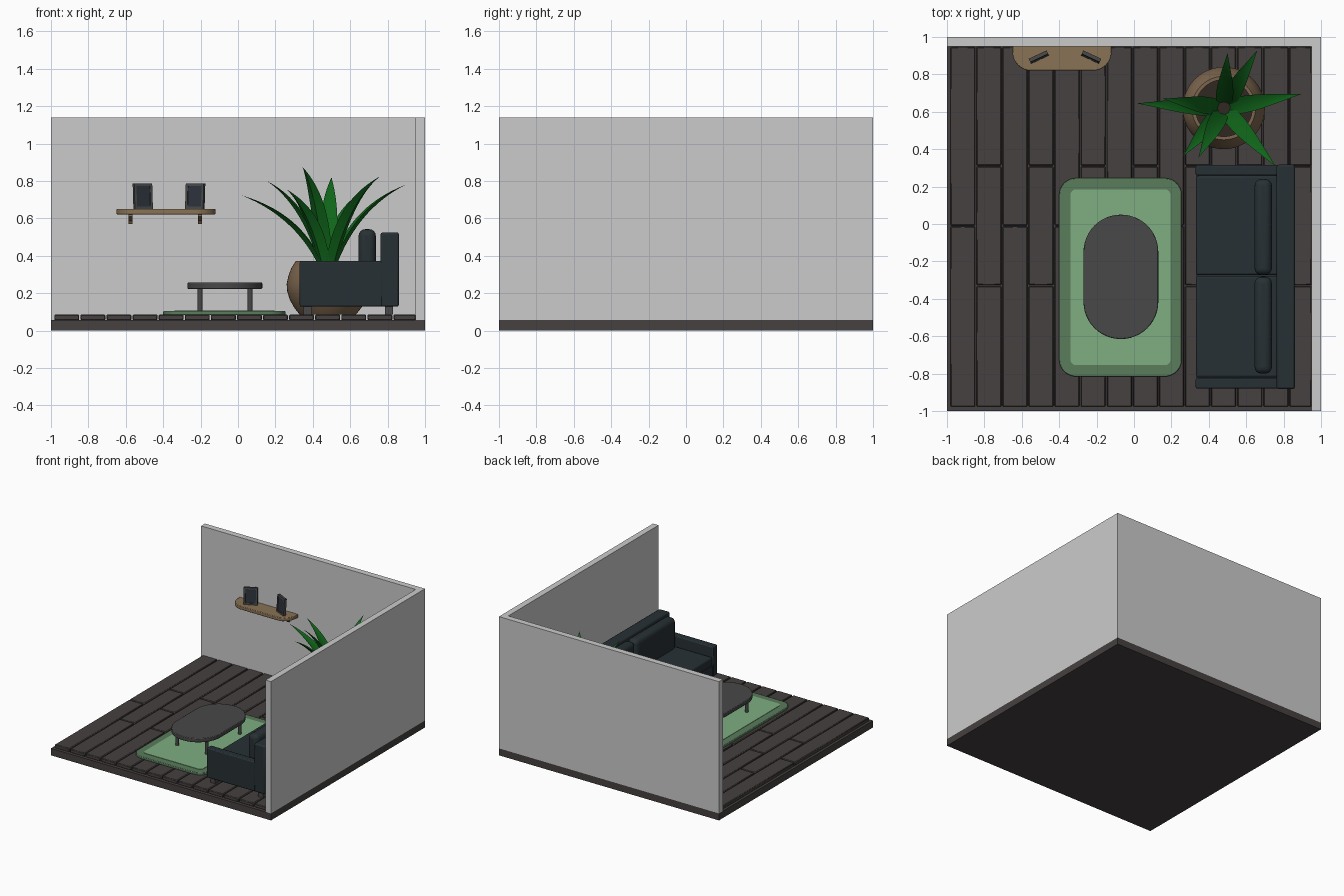
import bpy, bmesh
from math import radians, sin, cos, pi
from mathutils import Vector, Matrix

if "Cube" in bpy.data.objects:
    bpy.data.objects.remove(bpy.data.objects["Cube"])


def mat(name, r, g, b):
    m = bpy.data.materials.new(name)
    m.diffuse_color = (r, g, b, 1)
    m.use_nodes = True
    m.node_tree.nodes["Principled BSDF"].inputs["Base Color"].default_value = m.diffuse_color
    return m


WOOD_DARK = mat("dark_wood", 0.060, 0.052, 0.050)
FABRIC = mat("dark_fabric", 0.020, 0.030, 0.034)
CHARCOAL = mat("charcoal", 0.065, 0.065, 0.065)
RUG = mat("rug_green", 0.21, 0.42, 0.22)
RUG_EDGE = mat("rug_edge_green", 0.10, 0.20, 0.105)
WOOD = mat("light_wood", 0.25, 0.17, 0.09)
CLAY = mat("clay", 0.20, 0.13, 0.075)
SOIL = mat("soil", 0.03, 0.02, 0.015)
LEAF = mat("leaf_green", 0.005, 0.13, 0.01)
GLASS = mat("picture_dark", 0.025, 0.032, 0.045)


def finish(name, bm, material=None, bevel=0, segments=2, smooth=True):
    bmesh.ops.recalc_face_normals(bm, faces=bm.faces)
    me = bpy.data.meshes.new(name)
    bm.to_mesh(me)
    bm.free()
    if smooth:
        me.shade_smooth()
        me.set_sharp_from_angle(angle=radians(35))
    ob = bpy.data.objects.new(name, me)
    bpy.context.collection.objects.link(ob)
    if material:
        me.materials.append(material)
    if bevel:
        mod = ob.modifiers.new("bevel", "BEVEL")
        mod.width, mod.segments = bevel, segments
    return ob


def boxes(name, spans, material=None, bevel=0, segments=2):
    """One object from boxes given as (x0, x1, y0, y1, z0, z1)."""
    bm = bmesh.new()
    for x0, x1, y0, y1, z0, z1 in spans:
        m = Matrix.Translation(((x0 + x1) / 2, (y0 + y1) / 2, (z0 + z1) / 2))
        m = m @ Matrix.Diagonal((x1 - x0, y1 - y0, z1 - z0, 1))
        bmesh.ops.create_cube(bm, size=1, matrix=m)
    return finish(name, bm, material, bevel, segments, smooth=bevel > 0)


def slab(name, x0, x1, y0, y1, z0, z1, r, material, bevel=0, square_back=False):
    """Rounded rectangle extruded upwards."""
    pts = []
    corners = [(x1 - r, y1 - r, 0), (x0 + r, y1 - r, 90), (x0 + r, y0 + r, 180), (x1 - r, y0 + r, 270)]
    for i, (cx, cy, a0) in enumerate(corners):
        if square_back and i < 2:
            pts.append((x1 if i == 0 else x0, y1))
            continue
        for k in range(13):
            a = radians(a0 + 90 * k / 12)
            pts.append((cx + r * cos(a), cy + r * sin(a)))
    bm = bmesh.new()
    face = bm.faces.new([bm.verts.new((x, y, z0)) for x, y in pts])
    top = bmesh.ops.extrude_face_region(bm, geom=[face])["geom"]
    for v in top:
        if isinstance(v, bmesh.types.BMVert):
            v.co.z = z1
    bmesh.ops.remove_doubles(bm, verts=bm.verts, dist=1e-5)
    return finish(name, bm, material, bevel)


def lathe(name, profile, x, y, material, steps=48):
    bm = bmesh.new()
    vs = [bm.verts.new((x + r, y, z)) for r, z in profile]
    es = [bm.edges.new(p) for p in zip(vs, vs[1:])]
    bmesh.ops.spin(bm, geom=vs + es, cent=(x, y, 0), axis=(0, 0, 1), angle=2 * pi, steps=steps)
    bmesh.ops.remove_doubles(bm, verts=bm.verts, dist=1e-5)
    return finish(name, bm, material)


# Room shell
boxes("floor_slab", [(-1, 1, -1, 1, 0, 0.057)], WOOD_DARK)
boxes("back_wall", [(-1, 1, 0.95, 1, 0.057, 1.14)])
boxes("right_wall", [(0.95, 1, -1, 0.95, 0.057, 1.14)])

# Floorboards, with staggered joints
planks = []
for i in range(14):
    x0 = -0.982 + 0.1395 * i
    cuts = [-0.98, -0.01, 0.95] if i % 2 == 0 else [-0.98, -0.33, 0.31, 0.95]
    for a, b in zip(cuts, cuts[1:]):
        planks.append((x0, min(x0 + 0.133, 0.95), a + 0.003, b - 0.003, 0.055, 0.086))
boxes("floorboards", planks, WOOD_DARK, 0.005, 1)

# Rug
slab("rug_border", -0.40, 0.255, -0.815, 0.245, 0.084, 0.104, 0.09, RUG_EDGE, 0.004)
slab("rug_centre", -0.34, 0.195, -0.755, 0.185, 0.09, 0.107, 0.03, RUG)

# Coffee table
slab("table_top", -0.27, 0.13, -0.615, 0.05, 0.223, 0.257, 0.199, CHARCOAL, 0.005)
for n, (x, y) in enumerate([(-0.203, -0.5), (0.065, -0.5), (-0.203, -0.07), (0.065, -0.07)]):
    lathe(f"table_leg_{n + 1}", [(0, 0.1), (0.013, 0.1), (0.013, 0.23), (0, 0.23)], x, y, CHARCOAL, 16)

# Sofa
boxes("sofa_base", [(0.335, 0.80, -0.83, 0.27, 0.13, 0.22)], FABRIC, 0.006)
boxes("sofa_arms", [(0.33, 0.775, -0.88, -0.823, 0.128, 0.372),
                    (0.33, 0.775, 0.26, 0.315, 0.128, 0.372)], FABRIC, 0.008)
boxes("sofa_back", [(0.763, 0.86, -0.882, 0.317, 0.128, 0.525)], FABRIC, 0.01)
boxes("seat_cushions", [(0.332, 0.77, -0.82, -0.277, 0.215, 0.29),
                        (0.332, 0.77, -0.273, 0.258, 0.215, 0.29)], FABRIC, 0.012, 3)
boxes("back_cushions", [(0.645, 0.737, -0.80, -0.282, 0.275, 0.542),
                        (0.645, 0.737, -0.272, 0.24, 0.275, 0.542)], FABRIC, 0.035, 4)
boxes("sofa_legs", [(x, x + 0.044, y, y + 0.044, 0.085, 0.135)
                    for x in (0.35, 0.785) for y in (-0.86, 0.25)], CHARCOAL)

# Wall shelf with brackets
slab("shelf", -0.65, -0.12, 0.82, 0.952, 0.622, 0.65, 0.1, WOOD, 0.004, square_back=True)
for n, x in enumerate((-0.575, -0.203)):
    bm = bmesh.new()
    side = [(0.952, 0.625), (0.85, 0.625), (0.85, 0.61), (0.925, 0.585), (0.935, 0.57), (0.952, 0.57)]
    f = bm.faces.new([bm.verts.new((x - 0.011, y, z)) for y, z in side])
    moved = bmesh.ops.extrude_face_region(bm, geom=[f])["geom"]
    bmesh.ops.translate(bm, verts=[v for v in moved if isinstance(v, bmesh.types.BMVert)], vec=(0.022, 0, 0))
    finish(f"shelf_bracket_{n + 1}", bm, WOOD, smooth=False)

# Picture frames, turned towards each other
for n, (x, turn) in enumerate([(-0.507, 25), (-0.231, -25)]):
    place = (Matrix.Translation((x, 0.888, 0.65)) @ Matrix.Rotation(radians(turn), 4, "Z")
             @ Matrix.Rotation(radians(-4), 4, "X"))
    w, h = 0.053, 0.137
    frame = boxes(f"picture_frame_{n + 1}", [
        (-w, w, -0.010, 0.010, 0, 0.013), (-w, w, -0.010, 0.010, h - 0.013, h),
        (-w, -w + 0.013, -0.010, 0.010, 0.013, h - 0.013),
        (w - 0.013, w, -0.010, 0.010, 0.013, h - 0.013)], CHARCOAL)
    picture = boxes(f"picture_{n + 1}", [(-0.042, 0.042, -0.005, 0.008, 0.01, h - 0.01)], GLASS)
    frame.matrix_world = place
    picture.matrix_world = place

# Plant pot and soil
PX, PY = 0.48, 0.62
lathe("plant_pot", [(0, 0.085), (0.15, 0.085), (0.178, 0.12), (0.203, 0.165), (0.217, 0.21), (0.22, 0.25),
                    (0.21, 0.295), (0.195, 0.335), (0.17, 0.373), (0.152, 0.373), (0.155, 0.335)], PX, PY, CLAY)
lathe("soil", [(0, 0.348), (0.158, 0.340), (0.158, 0.325), (0, 0.325)], PX, PY, SOIL)


# Leaves: folded blades arching out to each tip
def leaf(name, tip, width):
    tip = Vector(tip)
    out = Vector((tip.x - PX, tip.y - PY, 0))
    d = out.normalized()
    side = Vector((-d.y, d.x, 0))
    p0 = Vector((PX, PY, 0.33)) + d * 0.03
    p1 = Vector((PX, PY, 0.33 + (tip.z - 0.33) * 0.72)) + d * (0.03 + out.length * 0.25)
    bm = bmesh.new()
    rings = []
    n = 14
    for k in range(n):
        t = k / n
        p = p0 * (1 - t) ** 2 + p1 * 2 * t * (1 - t) + tip * t * t
        tangent = ((p1 - p0) * (1 - t) + (tip - p1) * t).normalized()
        up = side.cross(tangent)
        if up.z < 0:
            up = -up
        w = width * (0.65 + 1.2 * t * (1 - t) + 0.1 * t) * (1 - t ** 2.2)
        ring = [p + side * w + up * w * 0.3, p, p - side * w + up * w * 0.3, p - up * w * 0.28]
        rings.append([bm.verts.new(q) for q in ring])
    end = bm.verts.new(tip)
    for a, b in zip(rings, rings[1:]):
        for i in range(4):
            j = (i + 1) % 4
            bm.faces.new((a[i], a[j], b[j], b[i]))
    for i in range(4):
        bm.faces.new((rings[-1][i], rings[-1][(i + 1) % 4], end))
    bm.faces.new(rings[0])
    finish(name, bm, LEAF)


tips = [(0.015, 0.645, 0.725), (0.155, 0.67, 0.80), (0.26, 0.36, 0.755), (0.345, 0.355, 0.875),
        (0.50, 0.915, 0.82), (0.66, 0.93, 0.74), (0.76, 0.305, 0.825), (0.897, 0.695, 0.78)]
for n, tip in enumerate(tips):
    leaf(f"leaf_{n + 1}", tip, 0.053)
